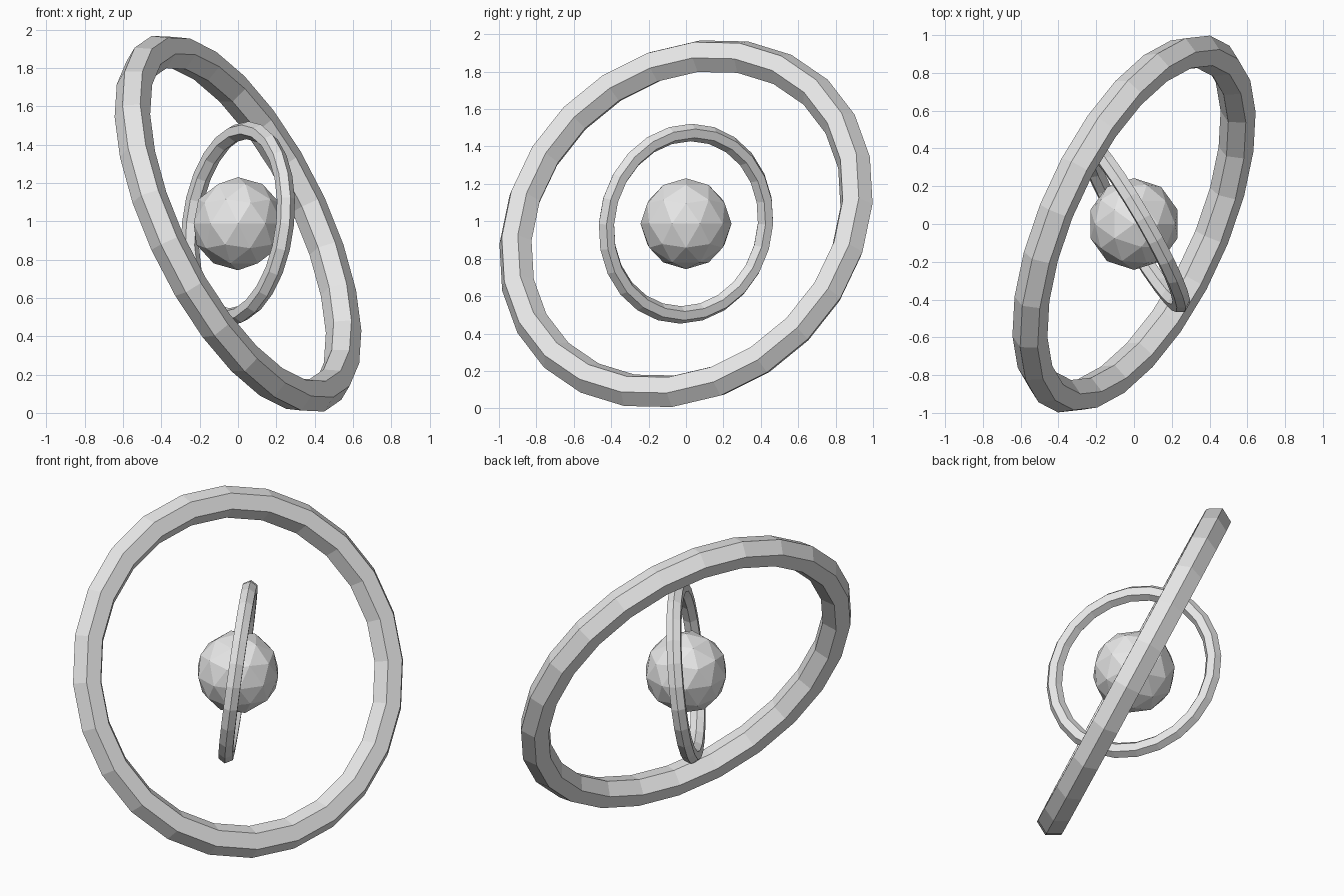
import bpy
import bmesh
from math import cos, sin, tau
from mathutils import Matrix, Vector

cube = bpy.data.objects.get("Cube")
if cube:
    bpy.data.objects.remove(cube, do_unlink=True)

CENTRE = Vector((0, 0, 0.987))

grey = bpy.data.materials.new("light_grey")
grey.use_nodes = True
grey.diffuse_color = (0.8, 0.8, 0.8, 1)
for node in grey.node_tree.nodes:
    if node.type == 'BSDF_PRINCIPLED':
        node.inputs["Base Color"].default_value = (0.8, 0.8, 0.8, 1)


def add_object(name, bm):
    bmesh.ops.recalc_face_normals(bm, faces=bm.faces)
    mesh = bpy.data.meshes.new(name)
    bm.to_mesh(mesh)
    bm.free()
    mesh.materials.append(grey)
    obj = bpy.data.objects.new(name, mesh)
    bpy.context.collection.objects.link(obj)
    return obj


def add_ring(name, radius, tube, axis, start, segments=24, sides=6):
    """Faceted torus around an axis, with its first segment towards start."""
    bm = bmesh.new()
    loops = []
    for i in range(segments):
        a = tau * i / segments
        out = Vector((cos(a), sin(a), 0))
        loop = []
        for j in range(sides):
            b = tau * j / sides
            p = out * (radius + tube * cos(b))
            p.z = tube * sin(b)
            loop.append(bm.verts.new(p))
        loops.append(loop)
    for i in range(segments):
        here, after = loops[i], loops[(i + 1) % segments]
        for j in range(sides):
            k = (j + 1) % sides
            bm.faces.new((here[j], after[j], after[k], here[k]))
    # Tilt the ring into its plane
    w = Vector(axis).normalized()
    u = Vector(start)
    u = (u - w * u.dot(w)).normalized()
    tilt = Matrix((u, w.cross(u), w)).transposed().to_4x4()
    bm.transform(Matrix.Translation(CENTRE) @ tilt)
    return add_object(name, bm)


# Core ball
bm = bmesh.new()
bmesh.ops.create_icosphere(bm, subdivisions=2, radius=0.243,
                           matrix=Matrix.Translation(CENTRE))
add_object("core_ball", bm)

# Tilted rings
add_ring("inner_ring", 0.491, 0.047, (0.86, 0.497, -0.115), (0, 0, 1))
add_ring("outer_ring", 0.988, 0.093, (0.829, -0.379, 0.41), (-0.33, 0.33, 0.97))
